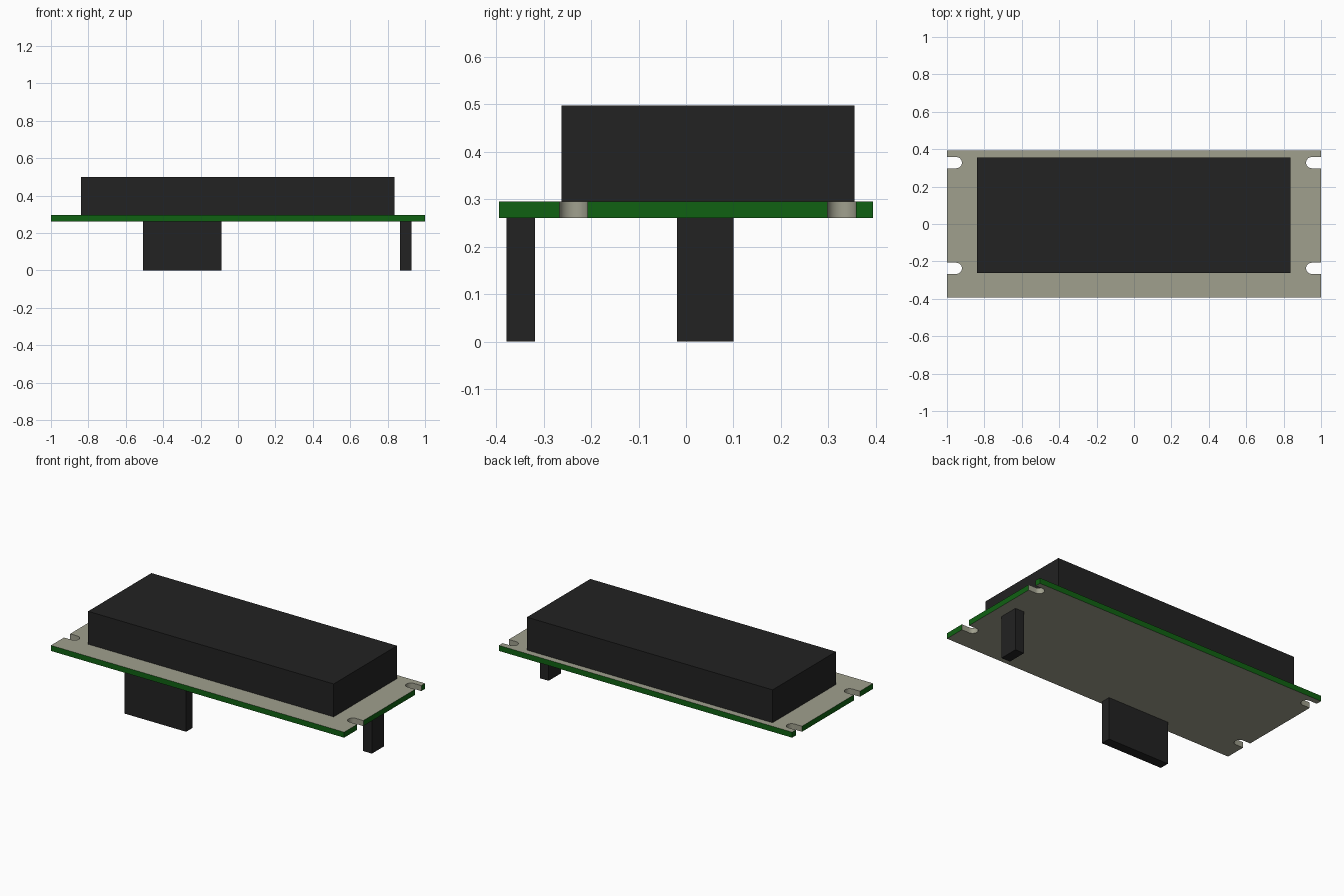
import bpy, bmesh, math

cube = bpy.data.objects.get("Cube")
if cube:
    bpy.data.objects.remove(cube, do_unlink=True)


def material(name, rgb):
    m = bpy.data.materials.new(name)
    m.use_nodes = True
    m.diffuse_color = (*rgb, 1)
    m.node_tree.nodes["Principled BSDF"].inputs["Base Color"].default_value = (*rgb, 1)
    return m


black = material("black plastic", (0.016, 0.016, 0.016))
tan = material("grey tan laminate", (0.35, 0.35, 0.27))
green = material("green board edge", (0.005, 0.12, 0.006))


def add_object(name, bm, mats):
    bmesh.ops.recalc_face_normals(bm, faces=bm.faces)
    mesh = bpy.data.meshes.new(name)
    bm.to_mesh(mesh)
    bm.free()
    for m in mats:
        mesh.materials.append(m)
    ob = bpy.data.objects.new(name, mesh)
    bpy.context.collection.objects.link(ob)
    return ob


def box(name, x, y, z, mat):
    bm = bmesh.new()
    bmesh.ops.create_cube(bm, size=1)
    for v in bm.verts:
        v.co = [(a + b) / 2 + c * (b - a) for c, (a, b) in zip(v.co, (x, y, z))]
    return add_object(name, bm, [mat])


# Circuit board with a round-ended mounting slot near each corner
Y0, Y1, Z0, Z1 = -0.394, 0.394, 0.261, 0.295
R, DEPTH, STEPS = 0.03, 0.08, 16
SLOTS = (-0.237, 0.328)


def end_outline(side):
    """Points up the end at x = side, from front to back."""
    pts = [(side, Y0)]
    for yc in SLOTS:
        pts.append((side, yc - R))
        for i in range(STEPS + 1):
            a = -math.pi / 2 + math.pi * i / STEPS
            pts.append((side * (1 - DEPTH + R - R * math.cos(a)), yc + R * math.sin(a)))
        pts.append((side, yc + R))
    return pts + [(side, Y1)]


bm = bmesh.new()
outline = end_outline(1) + end_outline(-1)[::-1]
face = bm.faces.new([bm.verts.new((x, y, Z0)) for x, y in outline])
ext = bmesh.ops.extrude_face_region(bm, geom=[face])
top = [g for g in ext["geom"] if isinstance(g, bmesh.types.BMVert)]
bmesh.ops.translate(bm, verts=top, vec=(0, 0, Z1 - Z0))
bm.normal_update()

# Outer rim is green; top, underside and slot walls are tan
for f in bm.faces:
    c = f.calc_center_median()
    on_rim = abs(c.x) > 0.999 or abs(c.y) > Y1 - 0.001
    f.material_index = 1 if on_rim and abs(f.normal.z) < 0.5 else 0
board = add_object("circuit_board", bm, [tan, green])
bpy.ops.object.select_all(action="DESELECT")
board.select_set(True)
bpy.context.view_layer.objects.active = board
bpy.ops.object.shade_smooth_by_angle(angle=math.radians(30))

# Large housing on top, two connectors underneath
box("display_housing", (-0.839, 0.836), (-0.262, 0.355), (Z1, 0.498), black)
box("wide_connector", (-0.508, -0.089), (-0.378, -0.318), (0, Z0), black)
box("narrow_connector", (0.867, 0.927), (-0.019, 0.10), (0, Z0), black)
